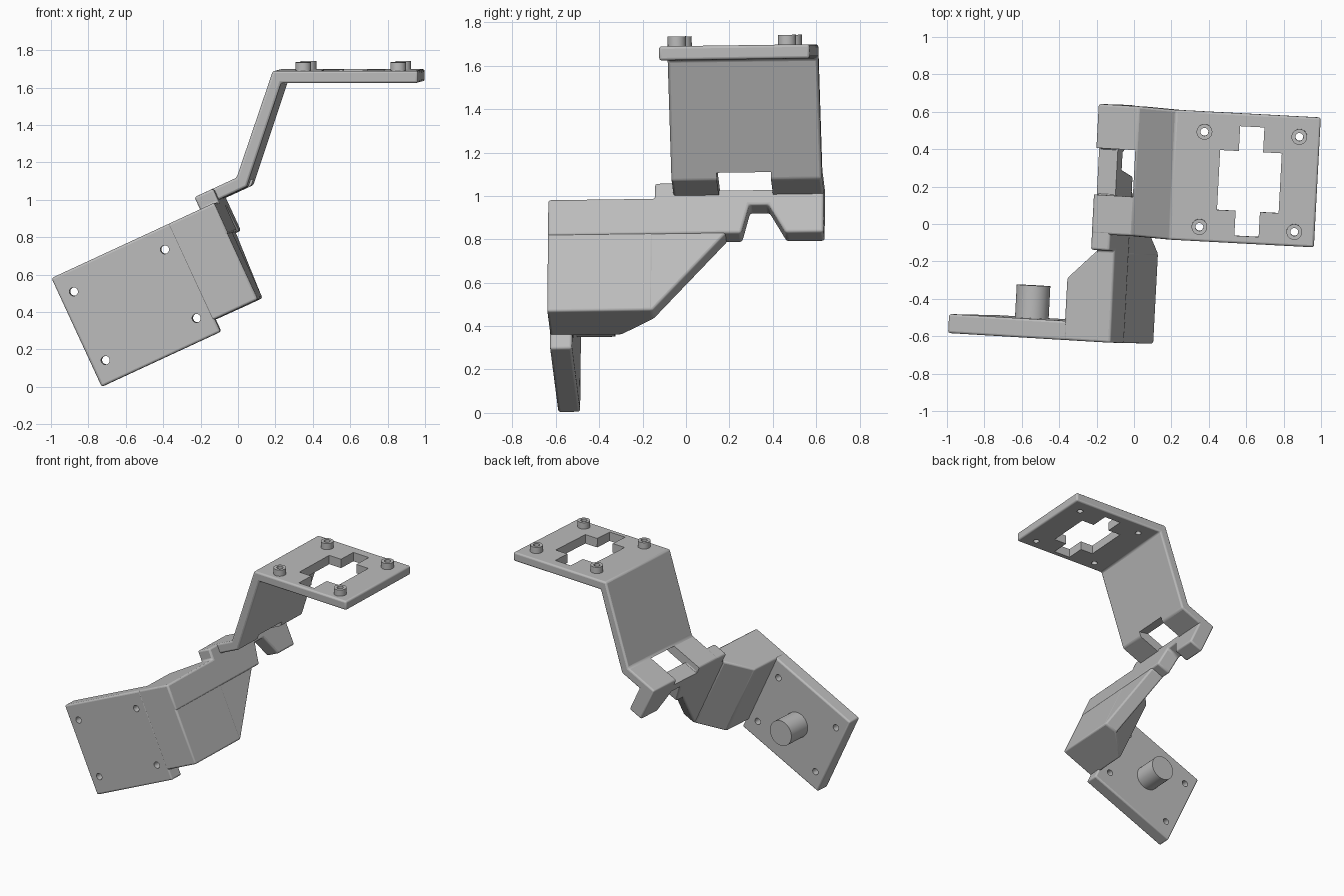
import bpy, bmesh, math
from mathutils import Vector, Matrix

cube = bpy.data.objects.get("Cube")
if cube:
    bpy.data.objects.remove(cube)

# One plain grey for the whole bracket
grey = bpy.data.materials.new("light_grey")
grey.use_nodes = True
colour = (0.5, 0.5, 0.5, 1)
grey.diffuse_color = colour
grey.node_tree.nodes["Principled BSDF"].inputs["Base Color"].default_value = colour

# The assembly stands slightly turned and tipped
POSE = Matrix.Rotation(math.radians(-3.05), 4, 'Z') @ Matrix.Rotation(math.radians(0.8), 4, 'X')
LEAN = math.radians(24.8)
CORNER = (-0.697, 0.009)


def uv(u, v):
    """Point in the leaning frame of the lower bracket -> (x, z)."""
    c, s = math.cos(LEAN), math.sin(LEAN)
    return (CORNER[0] + u * c - v * s, CORNER[1] + u * s + v * c)


def lean(u, y, v):
    x, z = uv(u, v)
    return Vector((x, y, z))


# Ways to turn a profile (a, b) and depth c into space
def along_y(a, b, c): return Vector((a, c, b))
def along_z(a, b, c): return Vector((a, b, c))
def along_u(a, b, c): return lean(c, a, b)
def along_v(a, b, c): return lean(a, b, c)


def circle(cx, cy, r, n=32):
    return [(cx + r * math.cos(2 * math.pi * i / n), cy + r * math.sin(2 * math.pi * i / n))
            for i in range(n)]


def prism(name, profile, lo, hi, place, bevel=0.0, cutter=False):
    bm = bmesh.new()
    rings = [[bm.verts.new(POSE @ place(a, b, c)) for a, b in profile] for c in (lo, hi)]
    n = len(profile)
    bm.faces.new(rings[0])
    bm.faces.new(rings[1])
    for i in range(n):
        j = (i + 1) % n
        bm.faces.new((rings[0][i], rings[0][j], rings[1][j], rings[1][i]))
    bmesh.ops.recalc_face_normals(bm, faces=bm.faces)
    mesh = bpy.data.meshes.new(name)
    bm.to_mesh(mesh)
    bm.free()
    mesh.materials.append(grey)
    ob = bpy.data.objects.new(name, mesh)
    bpy.context.collection.objects.link(ob)
    if cutter:
        ob.hide_render = True
        ob.hide_viewport = True
        ob.display_type = 'WIRE'
    if bevel:
        mod = ob.modifiers.new("rounded_edges", 'BEVEL')
        mod.width = bevel
        mod.segments = 3
        mod.limit_method = 'ANGLE'
        mod.angle_limit = math.radians(35)
    return ob


def cut(ob, tool):
    mod = ob.modifiers.new(tool.name, 'BOOLEAN')
    mod.operation = 'DIFFERENCE'
    mod.solver = 'EXACT'
    mod.object = tool


FRONT, BACK = -0.627, 0.645
INNER, OUTER = 0.85, 0.956
parts = []

# Front mounting plate with four screw holes and a rear peg
plate = prism("front_plate", [uv(0, 0), uv(0.702, 0), uv(0.702, 0.64), uv(0, 0.64)],
              FRONT, -0.525, along_y, 0.012)
for i, u in enumerate((0.078, 0.615)):
    for j, v in enumerate((0.12, 0.524)):
        hole = prism(f"plate_hole_{i}{j}", circle(*uv(u, v), 0.023), -0.8, -0.4, along_y, cutter=True)
        cut(plate, hole)
peg = prism("rear_peg", circle(*uv(0.345, 0.322), 0.09, 48), -0.56, -0.35, along_y)

# Corner block with a chamfered rear
block = prism("corner_block",
              [(0.684, FRONT), (OUTER, FRONT), (OUTER, -0.14), (INNER, -0.14), (0.684, -0.295)],
              0.073, 0.64, along_v, 0.012)

# Tapered gusset under the rail
gusset = prism("gusset", [(FRONT, 0.073), (-0.14, 0.073), (0.195, 0.457), (0.195, 0.5), (FRONT, 0.5)],
               INNER, OUTER - 0.001, along_u, 0.012)

# Side rail with a notch below and a saddle above
rail = prism("side_rail",
             [(FRONT, 0.457), (0.265, 0.457), (0.3, 0.6), (0.39, 0.6), (0.47, 0.457), (BACK, 0.457),
              (BACK, 0.716), (0.41, 0.716), (0.41, 0.67), (0.16, 0.67), (0.16, 0.716),
              (-0.135, 0.716), (-0.135, 0.64), (FRONT, 0.64)],
             INNER, OUTER + 0.004, along_u, 0.012)

# Bent arm rising to the top plate
arm = prism("bent_arm",
            [uv(INNER, 0.717), uv(1.094, 0.717), (0.19, 1.69), (0.967, 1.69), (0.967, 1.625),
             (0.235, 1.625), uv(1.123, 0.65), uv(INNER, 0.65)],
            -0.05, BACK, along_y, 0.012)
slot = prism("slot_cutter",
             [uv(0.8, 0.672), uv(0.96, 0.672), uv(0.96, 0.5), (0.2, 0.9), (0.2, 1.085), uv(0.8, 0.9)],
             0.16, 0.41, along_y, cutter=True)
cut(arm, slot)

# Stepped opening in the top plate
cx, cy = 0.604, 0.283
w, h, nw, nh = 0.165, 0.16, 0.065, 0.293
quarter = [(w, h), (nw, h), (nw, nh)]
opening = quarter + [(-x, y) for x, y in reversed(quarter)]
opening += [(-x, -y) for x, y in opening]
cut(arm, prism("opening_cutter", [(cx + x, cy + y) for x, y in opening], 1.5, 1.8, along_z, cutter=True))

# Four hollow standoffs, drilled through the plate
standoffs = []
for i, x in enumerate((0.35, 0.858)):
    for j, y in enumerate((0.027, 0.536)):
        boss = prism(f"standoff_{i}{j}", circle(x, y, 0.042), 1.66, 1.735, along_z)
        bore = prism(f"standoff_bore_{i}{j}", circle(x, y, 0.021), 1.5, 1.8, along_z, cutter=True)
        cut(boss, bore)
        cut(arm, bore)
        standoffs.append(boss)

# Smooth rounded edges while keeping corners crisp
bpy.ops.object.select_all(action='DESELECT')
for ob in [plate, peg, block, gusset, rail, arm] + standoffs:
    ob.select_set(True)
    bpy.context.view_layer.objects.active = ob
bpy.ops.object.shade_smooth_by_angle(angle=math.radians(30))
